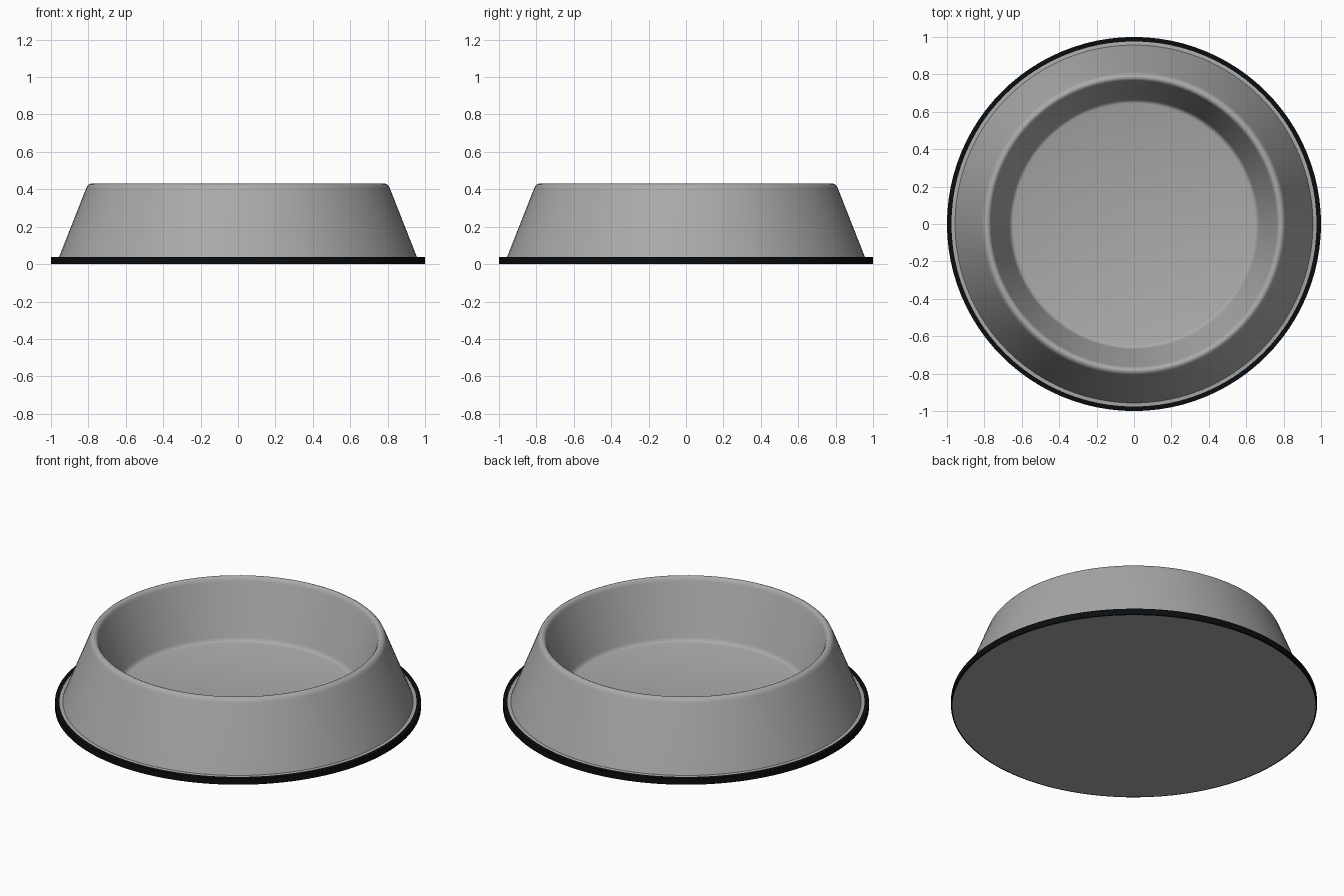
import bpy, bmesh, math

if "Cube" in bpy.data.objects:
    bpy.data.objects.remove(bpy.data.objects["Cube"])

SEGMENTS = 96


def material(name, rgb):
    m = bpy.data.materials.new(name)
    m.diffuse_color = (*rgb, 1.0)
    m.use_nodes = True
    m.node_tree.nodes["Principled BSDF"].inputs["Base Color"].default_value = m.diffuse_color
    return m


grey = material("bowl grey", (0.40, 0.40, 0.40))
black = material("rubber black", (0.003, 0.004, 0.005))


def lathe(name, profile, mat, closed=False):
    """Turn an (r, z) profile around z; r = 0 ends become poles."""
    bm = bmesh.new()
    rings = []
    for r, z in profile:
        if r == 0:
            rings.append([bm.verts.new((0, 0, z))] * SEGMENTS)
        else:
            rings.append([bm.verts.new((r * math.cos(2 * math.pi * i / SEGMENTS),
                                        r * math.sin(2 * math.pi * i / SEGMENTS), z))
                          for i in range(SEGMENTS)])
    pairs = list(zip(rings, rings[1:]))
    if closed:
        pairs.append((rings[-1], rings[0]))
    for a, b in pairs:
        for i in range(SEGMENTS):
            j = (i + 1) % SEGMENTS
            quad = dict.fromkeys((a[i], a[j], b[j], b[i]))
            bm.faces.new(list(quad))
    bmesh.ops.recalc_face_normals(bm, faces=bm.faces)
    mesh = bpy.data.meshes.new(name)
    bm.to_mesh(mesh)
    bm.free()
    mesh.materials.append(mat)
    obj = bpy.data.objects.new(name, mesh)
    bpy.context.collection.objects.link(obj)
    bpy.ops.object.select_all(action='DESELECT')
    obj.select_set(True)
    bpy.context.view_layer.objects.active = obj
    bpy.ops.object.shade_smooth_by_angle(angle=math.radians(35))
    return obj


# Bowl: flat underside, small flange, sloped wall, rounded rim, filleted floor
lathe("bowl", [
    (0, 0), (0.992, 0), (0.978, 0.035), (0.957, 0.037),
    (0.812, 0.405), (0.807, 0.416), (0.799, 0.425), (0.789, 0.43),
    (0.782, 0.43), (0.773, 0.426), (0.767, 0.418), (0.762, 0.406),
    (0.669, 0.115), (0.664, 0.103), (0.656, 0.094), (0.645, 0.09),
    (0, 0.09),
], grey)

# Thin rubber band round the foot
lathe("foot_band", [
    (0.990, 0.001), (1.0, 0.001), (1.0, 0.037), (0.976, 0.037), (0.976, 0.030),
], black, closed=True)
